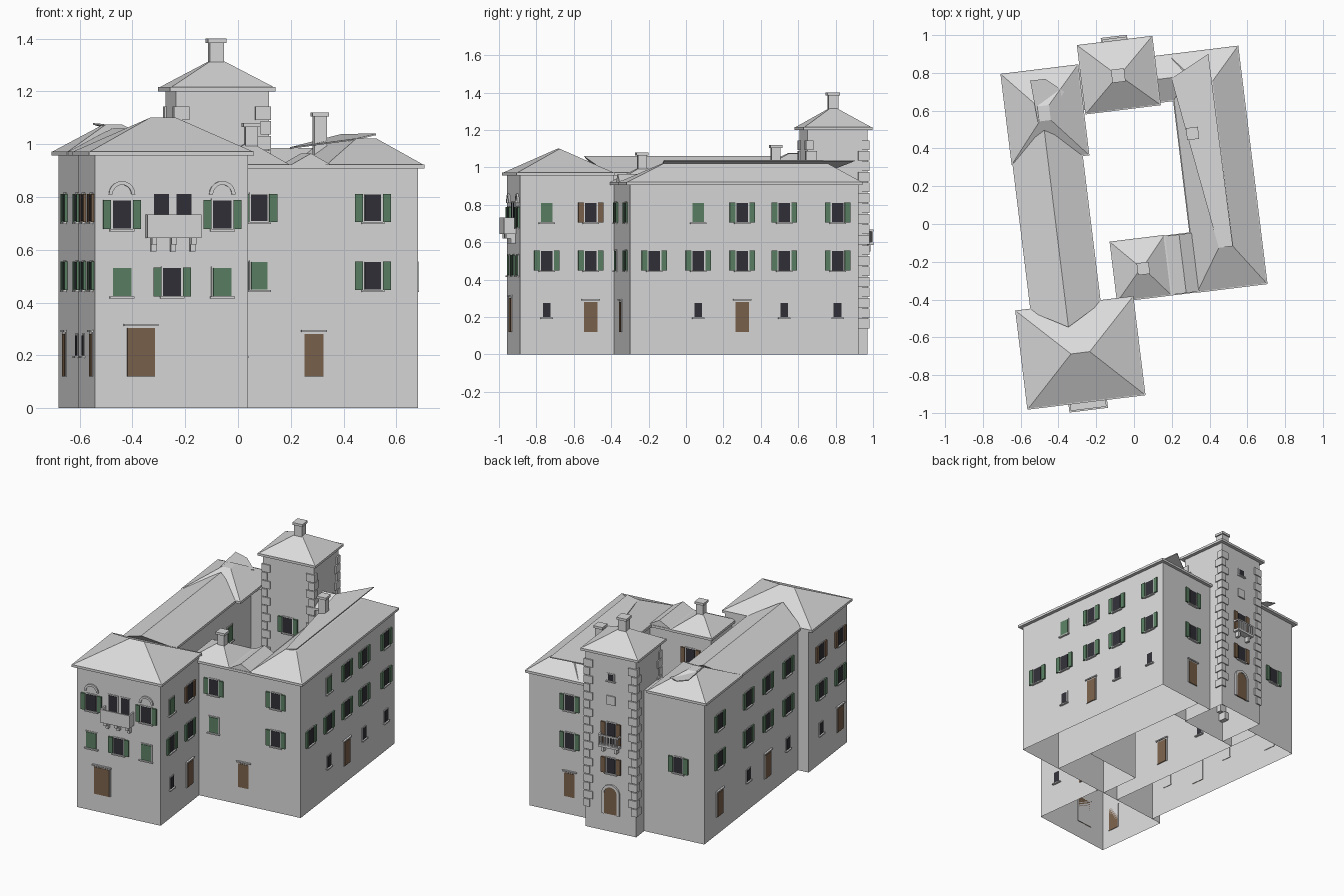
import bpy, bmesh, math
from mathutils import Vector

cube = bpy.data.objects.get("Cube")
if cube:
    bpy.data.objects.remove(cube, do_unlink=True)

TURN = math.radians(7)  # the whole plan is turned on the site


def material(name, rgb):
    m = bpy.data.materials.new(name)
    m.use_nodes = True
    m.diffuse_color = (*rgb, 1)
    m.node_tree.nodes["Principled BSDF"].inputs["Base Color"].default_value = (*rgb, 1)
    return m


STONE = material("pale grey plaster", (0.7, 0.7, 0.7))
GREEN = material("green paint", (0.105, 0.216, 0.125))
BROWN = material("brown wood", (0.2, 0.122, 0.072))
DARK = material("dark glass", (0.03, 0.03, 0.039))

parts = {}


def hull(part, mat, pts, open_base=False):
    """Add a convex solid to a named part."""
    bm = parts.setdefault(part, (bmesh.new(), mat))[0]
    tmp = bmesh.new()
    for p in pts:
        tmp.verts.new(p)
    bmesh.ops.remove_doubles(tmp, verts=tmp.verts[:], dist=1e-5)
    bmesh.ops.convex_hull(tmp, input=tmp.verts[:])
    bmesh.ops.dissolve_limit(tmp, angle_limit=0.01, verts=tmp.verts[:], edges=tmp.edges[:])
    if open_base:
        low = [f for f in tmp.faces if f.normal.z < -0.9]
        bmesh.ops.delete(tmp, geom=low, context="FACES")
    mesh = bpy.data.meshes.new("scratch")
    tmp.to_mesh(mesh)
    bm.from_mesh(mesh)
    tmp.free()
    bpy.data.meshes.remove(mesh)


def rect(x0, x1, y0, y1, z):
    return [(x, y, z) for x in (x0, x1) for y in (y0, y1)]


def box(part, mat, x0, x1, y0, y1, z0, z1, **kw):
    hull(part, mat, rect(x0, x1, y0, y1, z0) + rect(x0, x1, y0, y1, z1), **kw)


def roof(part, base, z0, top, z1):
    """Eaves slab with a sloped solid on it."""
    box(part, STONE, *base, z0, z0 + 0.016)
    x0, x1, y0, y1 = base
    inner = (x0 + 0.004, x1 - 0.004, y0 + 0.004, y1 - 0.004)
    hull(part, STONE, rect(*inner, z0 + 0.015) + rect(*top, z1))


def chimney(part, x, y, z0, z1, r):
    box(part, STONE, x - r, x + r, y - r, y + r, z0, z1)
    r += 0.008
    box(part, STONE, x - r, x + r, y - r, y + r, z1 - 0.016, z1)


# A wall is (axis, position, outward sign); shapes on it use along, height, depth
def on_wall(part, mat, wall, outline, d0, d1):
    axis, pos, s = wall
    pts = []
    for d in (d0, d1):
        for t, z in outline:
            pts.append((pos + s * d, t, z) if axis == "x" else (t, pos + s * d, z))
    hull(part, mat, pts)


def panel(part, mat, wall, t, w, z0, z1, d1, d0=-0.004):
    h = w / 2
    on_wall(part, mat, wall, [(t - h, z0), (t + h, z0), (t - h, z1), (t + h, z1)], d0, d1)


def window(wall, t, z0, z1, w=0.062, shutters=None, closed=False):
    panel("window_frames", STONE, wall, t, w + 0.014, z0 - 0.006, z1 + 0.007, 0.004)
    panel("window_sills", STONE, wall, t, w + 0.024, z0 - 0.01, z0 - 0.002, 0.014)
    if closed:
        panel("closed_shutters", GREEN, wall, t, w, z0, z1, 0.008)
        return
    panel("window_glass", DARK, wall, t, w, z0, z1, 0.006)
    if shutters:
        name = "green_shutters" if shutters == GREEN else "brown_shutters"
        for s in (-1, 1):
            panel(name, shutters, wall, t + s * (w / 2 + 0.022), 0.03, z0 - 0.002, z1 + 0.002, 0.01)


def upper(wall, t, **kw):
    window(wall, t, 0.708, 0.81, **kw)


def middle(wall, t, **kw):
    window(wall, t, 0.45, 0.553, **kw)


def small(wall, t):
    window(wall, t, 0.2, 0.275, w=0.042)


def door(wall, t, w=0.072, top=0.28):
    panel("door_frames", STONE, wall, t, w + 0.016, 0.12, top + 0.008, 0.004)
    panel("door_lintels", STONE, wall, t, w + 0.026, top + 0.008, top + 0.016, 0.012)
    panel("doors", BROWN, wall, t, w, 0.12, top, 0.007)


def arch(part, wall, t, z, r0, r1, d, n=10):
    ang = [math.pi * i / n for i in range(n + 1)]
    for p, q in zip(ang, ang[1:]):
        ring = [(t + r * math.cos(k), z + r * math.sin(k)) for r in (r0, r1) for k in (p, q)]
        on_wall(part, STONE, wall, ring, -0.004, d)


# Walls of each block
for name, plan, h in (
        ("front_block_walls", (-0.655, -0.07, -0.885, -0.38), 0.96),
        ("west_wing_walls", (-0.58, -0.245, -0.38, 0.85), 0.96),
        ("back_west_walls", (-0.245, -0.16, 0.63, 0.85), 0.96),
        ("front_wing_walls", (-0.12, 0.305, -0.38, -0.1), 0.91),
        ("east_wing_walls", (0.305, 0.64, -0.38, 0.85), 0.91),
        ("back_wing_walls", (0.195, 0.305, 0.64, 0.85), 0.91),
        ("tower_walls", (-0.16, 0.195, 0.63, 0.955), 1.205)):
    box(name, STONE, *plan, 0, h, open_base=True)

# Roofs
roof("front_block_roof", (-0.68, -0.05, -0.907, -0.378), 0.957, (-0.415, -0.315, -0.642, -0.642), 1.1)
roof("west_wing_roof", (-0.6, -0.225, -0.4, 0.45), 0.957, (-0.411, -0.411, -0.5, 0.55), 1.06)
roof("back_west_roof", (-0.605, -0.19, 0.39, 0.875), 0.957, (-0.43, -0.37, 0.6, 0.68), 1.075)
roof("front_wing_roof", (-0.14, 0.153, -0.4, -0.077), 0.907, (-0.005, 0.03, -0.25, -0.22), 1.0)
roof("link_roof", (0.15, 0.31, -0.4, -0.08), 0.907, (0.23, 0.23, -0.396, -0.084), 0.965)
roof("east_wing_roof", (0.285, 0.663, -0.402, 0.87), 0.907, (0.43, 0.505, -0.18, 0.7), 1.022)
roof("back_wing_roof", (0.19, 0.45, 0.62, 0.87), 0.907, (0.19, 0.45, 0.745, 0.745), 0.985)
roof("tower_roof", (-0.185, 0.218, 0.607, 0.977), 1.2, (-0.01, 0.04, 0.77, 0.81), 1.315)


# Tilted ridge caps that run past the slopes
def cap(part, outline, height):
    hull(part, STONE, [(x, y, height(x) + d) for x, y in outline for d in (0, 0.006)])


cap("east_ridge_cap", [(0.43, -0.18), (0.505, -0.18), (0.5, 0.846), (0.29, 0.74), (0.42, 0.64)],
    lambda x: 1.034 - (0.505 - x) * 0.24)
cap("west_ridge_cap", [(-0.453, 0.82), (-0.373, 0.82), (-0.282, 0.74), (-0.354, 0.648), (-0.44, 0.6)],
    lambda x: 1.074 - (x + 0.453) * 0.3)

# Chimneys
chimney("tower_chimney", 0.013, 0.79, 1.29, 1.4, 0.027)
chimney("east_chimney", 0.366, 0.438, 0.93, 1.12, 0.024)
chimney("front_chimney", 0.02, -0.24, 0.96, 1.08, 0.024)

# Quoins on the tower corners
for cx, sx in ((-0.16, 1), (0.195, -1)):
    for cy, sy in ((0.63, 1), (0.955, -1)):
        for i in range(18):
            lx, ly = (0.052, 0.032) if i % 2 else (0.032, 0.052)
            xs = sorted((cx - sx * 0.008, cx + sx * lx))
            ys = sorted((cy - sy * 0.008, cy + sy * ly))
            box("tower_quoins", STONE, *xs, *ys, 0.14 + i * 0.056, 0.191 + i * 0.056)

# Front block, front
front = ("y", -0.885, -1)
for t in (-0.552, -0.169):
    window(front, t, 0.68, 0.787, w=0.07, shutters=GREEN)
    arch("window_arches", front, t, 0.81, 0.036, 0.05, 0.01)
    window(front, t, 0.425, 0.53, w=0.07, closed=True)
window(front, -0.361, 0.425, 0.53, w=0.068, shutters=GREEN)
for t in (-0.401, -0.315):
    window(front, t, 0.67, 0.812, w=0.058)
door(front, -0.479, w=0.106, top=0.303)

# Front balcony
panel("front_balcony", STONE, front, -0.358, 0.206, 0.645, 0.66, 0.064)
panel("front_balcony", STONE, front, -0.358, 0.206, 0.65, 0.733, 0.064, 0.054)
for s in (-1, 1):
    panel("front_balcony", STONE, front, -0.358 + s * 0.098, 0.01, 0.65, 0.733, 0.06)
for s in (-1, 0, 1):
    panel("front_balcony_brackets", STONE, front, -0.358 + s * 0.075, 0.02, 0.62, 0.65, 0.05)
    panel("front_balcony_brackets", STONE, front, -0.358 + s * 0.075, 0.02, 0.593, 0.625, 0.025)

# Front block, sides
side = ("x", -0.07, 1)
upper(side, -0.742, closed=True)
upper(side, -0.505, shutters=BROWN)
outer = ("x", -0.655, -1)
for t in (-0.79, -0.54):
    upper(outer, t, shutters=BROWN)
    middle(outer, t, shutters=GREEN)
for t in (-0.742, -0.505):
    middle(side, t, shutters=GREEN)
small(side, -0.742)
door(side, -0.505)
small(outer, -0.54)
door(outer, -0.79)

# Front wing
wing = ("y", -0.38, -1)
for t in (0.034, 0.4675):
    upper(wing, t, shutters=GREEN)
middle(wing, 0.034, closed=True)
middle(wing, 0.4675, shutters=GREEN)
door(wing, 0.243)
upper(("y", -0.1, 1), 0.02, shutters=BROWN)

# East wing
east = ("x", 0.64, 1)
for t in (-0.25, -0.013, 0.224, 0.45, 0.7375):
    middle(east, t, shutters=GREEN)
    if t > 0:
        upper(east, t, shutters=GREEN)
    if t in (-0.013, 0.45, 0.7375):
        small(east, t)
upper(east, -0.013, closed=True)
door(east, 0.224)

# West wing, outer and courtyard sides
west, court = ("x", -0.58, -1), ("x", -0.245, 1)
for i, t in enumerate((0.65, 0.275, 0.02, -0.245)):
    upper(west, t, shutters=GREEN)
    middle(west, t, shutters=GREEN)
    (small if i % 2 else door)(west, t)
for t in (0.35, 0.02):
    upper(court, t, closed=True)
    middle(court, t, shutters=GREEN)
small(court, 0.35)
door(court, 0.02)

# Back walls
back = ("y", 0.85, 1)
upper(back, 0.36, shutters=GREEN)
middle(back, 0.36, shutters=GREEN)
door(back, 0.36)
middle(back, -0.4, shutters=GREEN)

# Tower, back and courtyard sides
tower, mid = ("y", 0.955, 1), 0.015
window(tower, mid, 1.03, 1.07, w=0.04)
panel("tower_plaque", STONE, tower, mid, 0.06, 0.865, 0.925, 0.008)
window(tower, mid, 0.6, 0.74, shutters=BROWN)
window(tower, mid, 0.4, 0.5, shutters=BROWN)
curve = [(mid + 0.045 * math.cos(math.pi * i / 10), 0.26 + 0.045 * math.sin(math.pi * i / 10)) for i in range(11)]
on_wall("tower_door", BROWN, tower, curve + [(mid - 0.045, 0.12), (mid + 0.045, 0.12)], -0.004, 0.007)
arch("tower_door_arch", tower, mid, 0.26, 0.045, 0.062, 0.012)
for s in (-1, 1):
    panel("tower_door_arch", STONE, tower, mid + s * 0.0535, 0.017, 0.12, 0.26, 0.012)
upper(("y", 0.63, -1), mid, shutters=GREEN)

# Tower balcony
for z0, z1, d0 in ((0.585, 0.6, 0), (0.658, 0.668, 0.032)):
    panel("tower_balcony", STONE, tower, mid, 0.14, z0, z1, 0.044, d0)
for i in range(8):
    panel("tower_balcony", STONE, tower, mid - 0.063 + i * 0.018, 0.008, 0.6, 0.66, 0.042, 0.034)
for s in (-1, 1):
    panel("tower_balcony", STONE, tower, mid + s * 0.066, 0.008, 0.658, 0.668, 0.04)
    panel("tower_balcony", STONE, tower, mid + s * 0.045, 0.018, 0.55, 0.586, 0.03)

# Turn every part into an object
for name, (bm, mat) in parts.items():
    bmesh.ops.recalc_face_normals(bm, faces=bm.faces[:])
    mesh = bpy.data.meshes.new(name)
    bm.to_mesh(mesh)
    bm.free()
    mesh.materials.append(mat)
    ob = bpy.data.objects.new(name, mesh)
    ob.rotation_euler.z = TURN
    bpy.context.collection.objects.link(ob)
